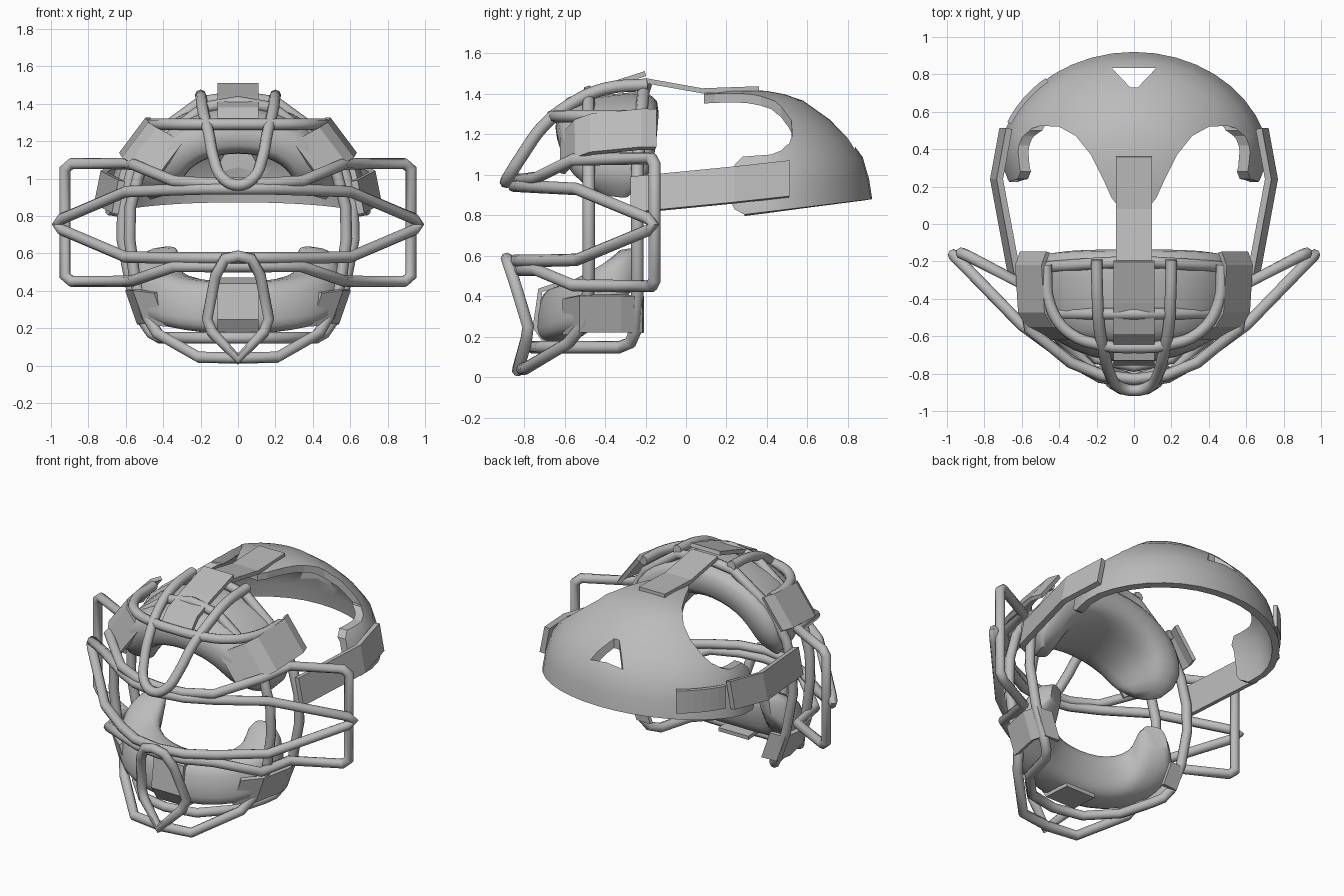
import bpy, bmesh
from math import sin, cos, pi, radians, copysign
from mathutils import Vector

if "Cube" in bpy.data.objects:
    bpy.data.objects.remove(bpy.data.objects["Cube"])

gray = bpy.data.materials.new("plain gray")
gray.use_nodes = True
gray.diffuse_color = (0.5, 0.5, 0.5, 1)
gray.node_tree.nodes["Principled BSDF"].inputs["Base Color"].default_value = (0.5, 0.5, 0.5, 1)


def activate(ob):
    bpy.ops.object.select_all(action='DESELECT')
    ob.select_set(True)
    bpy.context.view_layer.objects.active = ob


def add(name, data):
    ob = bpy.data.objects.new(name, data)
    bpy.context.collection.objects.link(ob)
    data.materials.append(gray)
    activate(ob)
    return ob


def mesh(name, verts, faces):
    me = bpy.data.meshes.new(name)
    me.from_pydata(verts, [], faces)
    bm = bmesh.new()
    bm.from_mesh(me)
    bmesh.ops.remove_doubles(bm, verts=bm.verts, dist=1e-5)
    bmesh.ops.recalc_face_normals(bm, faces=bm.faces)
    bm.to_mesh(me)
    bm.free()
    return add(name, me)


def apply(ob, kind, **settings):
    mod = ob.modifiers.new(kind, kind)
    for key, value in settings.items():
        setattr(mod, key, value)
    activate(ob)
    bpy.ops.object.modifier_apply(modifier=mod.name)


def flip(p):
    return (-p[0], p[1], p[2])


def bar(name, half, smooth=False, radius=0.031):
    """Round bar from its +x half; closed if the half starts and ends on x = 0."""
    closed = half[0][0] == 0
    if closed:
        pts = half + [flip(p) for p in half[-2:0:-1]]
    else:
        pts = half + [flip(p) for p in half[-2::-1]]
    cu = bpy.data.curves.new(name, 'CURVE')
    cu.dimensions = '3D'
    cu.bevel_depth = radius
    cu.bevel_resolution = 2
    cu.resolution_u = 4
    cu.use_fill_caps = True
    if smooth:
        sp = cu.splines.new('BEZIER')
        sp.bezier_points.add(len(pts) - 1)
        for b, p in zip(sp.bezier_points, pts):
            b.co = p
            b.handle_left_type = b.handle_right_type = 'AUTO'
    else:
        sp = cu.splines.new('POLY')
        sp.points.add(len(pts) - 1)
        for b, p in zip(sp.points, pts):
            b.co = (*p, 1)
    sp.use_cyclic_u = closed
    ob = add(name, cu)
    bpy.ops.object.convert(target='MESH')
    bpy.ops.object.shade_smooth_by_angle(angle=radians(50))
    return ob


def ribbon(name, pts, across, width, thick=0.025):
    """Flat strap following pts, with its width along the across direction."""
    w = Vector(across).normalized() * width / 2
    verts = [Vector(p) + s * w for p in pts for s in (-1, 1)]
    faces = [(2*i, 2*i + 1, 2*i + 3, 2*i + 2) for i in range(len(pts) - 1)]
    ob = mesh(name, verts, faces)
    apply(ob, 'SOLIDIFY', thickness=thick, offset=0)
    return ob


def loft(name, rings, caps=True):
    n = len(rings[0])
    verts = [p for r in rings for p in r]
    faces = [(i*n + j, i*n + (j+1) % n, (i+1)*n + (j+1) % n, (i+1)*n + j)
             for i in range(len(rings) - 1) for j in range(n)]
    if caps:
        faces += [tuple(range(n)), tuple(range(len(verts) - n, len(verts)))]
    ob = mesh(name, verts, faces)
    bpy.ops.object.shade_smooth_by_angle(angle=radians(45))
    return ob


def oval(n=20, power=0.65):
    """Unit rounded-square outline."""
    for k in range(n):
        c, s = cos(2*pi*k/n), sin(2*pi*k/n)
        yield copysign(abs(c)**power, c), copysign(abs(s)**power, s)


# Cage bars
bar("upper_nose_bar", [(0.2, -0.19, 1.445), (0.195, -0.4, 1.425), (0.185, -0.56, 1.355),
    (0.155, -0.71, 1.235), (0.13, -0.8, 1.11), (0.08, -0.87, 1.0), (0, -0.89, 0.965)], True)
bar("lower_nose_loop", [(0, -0.885, 0.585), (0.07, -0.88, 0.57), (0.12, -0.85, 0.48),
    (0.165, -0.78, 0.25), (0.14, -0.79, 0.18), (0, -0.83, 0.035)])
bar("eye_opening_loop", [(0, -0.85, 0.945), (0.18, -0.82, 0.945), (0.34, -0.73, 0.94),
    (0.6, -0.54, 0.93), (0.94, -0.19, 0.785), (0.965, -0.165, 0.755), (0.94, -0.19, 0.725),
    (0.6, -0.54, 0.58), (0.34, -0.73, 0.575), (0.18, -0.82, 0.575), (0, -0.85, 0.575)])
bar("ear_guard_loop", [(0, -0.83, 0.975), (0.17, -0.81, 0.975), (0.34, -0.74, 0.985),
    (0.56, -0.56, 1.075), (0.6, -0.32, 1.08), (0.89, -0.17, 1.08), (0.925, -0.155, 1.05),
    (0.925, -0.155, 0.48), (0.89, -0.17, 0.45), (0.6, -0.32, 0.45), (0.56, -0.56, 0.455),
    (0.34, -0.74, 0.53), (0.17, -0.81, 0.53), (0, -0.83, 0.53)])
bar("front_ring", [(0, -0.48, 1.41), (0.18, -0.48, 1.38), (0.42, -0.48, 1.2), (0.53, -0.48, 1.02),
    (0.575, -0.48, 0.85), (0.58, -0.48, 0.68), (0.55, -0.48, 0.45), (0.49, -0.5, 0.27),
    (0.43, -0.58, 0.17), (0.21, -0.79, 0.045), (0, -0.81, 0.04)])
bar("rear_ring", [(0, -0.2, 1.44), (0.2, -0.21, 1.41), (0.46, -0.23, 1.22), (0.57, -0.24, 1.03),
    (0.615, -0.24, 0.86), (0.62, -0.24, 0.68), (0.57, -0.24, 0.42), (0.5, -0.25, 0.23),
    (0.46, -0.275, 0.17), (0.42, -0.33, 0.148), (0.36, -0.55, 0.148), (0.2, -0.72, 0.148),
    (0, -0.76, 0.148)])
bar("brow_bar", [(0.47, -0.22, 1.29), (0.45, -0.43, 1.29), (0.35, -0.58, 1.29),
    (0.16, -0.65, 1.29), (0, -0.66, 1.29)], True)

# Forehead pad: an arch, deeper in the middle and rounded at its ends
rings = []
for i in range(-10, 11):
    t = i / 10
    a = radians(106) * t
    fade = (1 - abs(t)**8 * 0.6)
    centre = Vector((0.42 * sin(a), -0.39 + 0.03 * t*t, 0.985 + 0.285 * cos(a)))
    out = Vector((sin(a), 0, cos(a)))
    rings.append([centre + out * (0.125 * fade * u + 0.035 * v)
                  + Vector((0, (0.255 - 0.07 * t*t) * fade * v, 0)) for u, v in oval()])
loft("forehead_pad", rings)

# Chin pad: a cup rising to rounded cheek ends
rings = []
for i in range(-10, 11):
    t = i / 10
    a = radians(116) * t
    fade = (1 - abs(t)**12 * 0.45)
    centre = Vector((0.435 * sin(a), -0.37 - 0.24 * cos(a), 0.31 + 0.25 * abs(t)**2.2))
    out = Vector((sin(a), -cos(a), 0))
    rings.append([centre + out * (0.125 * fade * u - 0.02 * v)
                  + Vector((0, 0, 0.14 * fade * v)) for u, v in oval()])
loft("chin_pad", rings)

# Pad clips and straps
ribbon("top_clip", [(0, -0.2, 1.5), (0, -0.42, 1.43), (0, -0.58, 1.37), (0, -0.65, 1.29)],
       (1, 0, 0), 0.22)
ribbon("chin_clip", [(0, -0.62, 0.46), (0, -0.72, 0.43), (0, -0.745, 0.25), (0, -0.69, 0.165),
       (0, -0.5, 0.155)], (1, 0, 0), 0.22)
ribbon("crown_strap", [(0, -0.2, 1.465), (0, 0.08, 1.415), (0, 0.36, 1.425)], (1, 0, 0), 0.19)
for side, s in (("left", 1), ("right", -1)):
    ribbon(side + "_brow_clip", [(s*0.53, -0.15, 1.225), (s*0.555, -0.22, 1.225),
           (s*0.54, -0.47, 1.2), (s*0.5, -0.54, 1.175), (s*0.36, -0.61, 1.1)],
           (s*0.6, 0, -0.8), 0.235)
    ribbon(side + "_jaw_clip", [(s*0.44, -0.22, 0.31), (s*0.54, -0.225, 0.31),
           (s*0.56, -0.32, 0.315), (s*0.52, -0.52, 0.315), (s*0.41, -0.6, 0.3)],
           (s*0.35, 0, 1), 0.19)
    ribbon(side + "_side_strap", [(s*0.64, -0.27, 0.9), (s*0.735, 0.24, 0.95),
           (s*0.685, 0.51, 0.98)], (-s*0.2, 0, 1), 0.18, 0.035)

# Rear head shell: a leaning dome that narrows toward the front
profile = [(1, 0.88), (0.975, 0.98), (0.925, 1.09), (0.81, 1.19), (0.66, 1.28), (0.45, 1.37),
           (0.3, 1.4), (0.16, 1.415), (0, 1.42)]
rings = []
for r, z in profile:
    ring = []
    for k in range(40):
        a = 2 * pi * k / 40
        depth = 0.62 if sin(a) > 0 else 0.8
        y = 0.3 + depth * r * sin(a)
        x = 0.73 * r * cos(a) * (1 - 0.3 * max(0, 0.45 - y))
        ring.append((x, y, z - 0.12 * (0.92 - y) * (1.42 - z) / 0.54))
    rings.append(ring)
shell = loft("rear_head_shell", rings, caps=False)
apply(shell, 'SOLIDIFY', thickness=0.045, offset=-1)


def cut(ob, outline, low, high, axis=2):
    """Cut a prism, standing along z (axis 2) or lying along x (axis 0), out of an object."""
    n = len(outline)
    verts = [(a, b, h) if axis == 2 else (h, a, b) for h in (low, high) for a, b in outline]
    faces = [tuple(range(n)), tuple(range(n, 2*n))]
    faces += [(i, (i+1) % n, n + (i+1) % n, n + i) for i in range(n)]
    tool = mesh("cutter", verts, faces)
    tool.hide_render = True
    apply(ob, 'BOOLEAN', operation='DIFFERENCE', solver='EXACT', object=tool)
    bpy.data.objects.remove(tool)


# Ear openings, front trim, crown tongue end and the rear vent
opening = [(0.08, -0.9), (0.08, 0.09), (0.12, 0.14), (0.165, 0.24), (0.23, 0.37), (0.31, 0.47),
           (0.4, 0.52), (0.5, 0.525), (0.58, 0.5), (0.7, 0.47), (1.1, 0.45), (1.1, -0.9)]
cut(shell, opening, 1.15, 2)
cut(shell, [(-x, y) for x, y in opening], 1.15, 2)
cut(shell, [(-1, 1.16), (0.51, 1.16), (0.47, 1.12), (0.42, 1.1), (0.28, 1.09), (0.24, 1.05),
            (0.225, 0.86), (0.24, 0.83), (0.29, 0.803), (0.29, 0.5), (-1, 0.5)], -1.2, 1.2, 0)
cut(shell, [(-0.5, -1), (0.5, -1), (0.5, 0.09), (-0.5, 0.09)], 1, 2)
cut(shell, [(-0.12, 0.835), (0.12, 0.835), (0.02, 0.73), (-0.02, 0.73)], 0.95, 2)
activate(shell)
bpy.ops.object.shade_smooth_by_angle(angle=radians(35))

# Buckle patch on one side of the shell
arc = [radians(23 + 4.5 * k) for k in range(7)]
ribbon("strap_patch", [(-0.724 * cos(a), 0.3 + 0.614 * sin(a), 0.98) for a in arc],
       (0, 0, 1), 0.15, 0.025)
